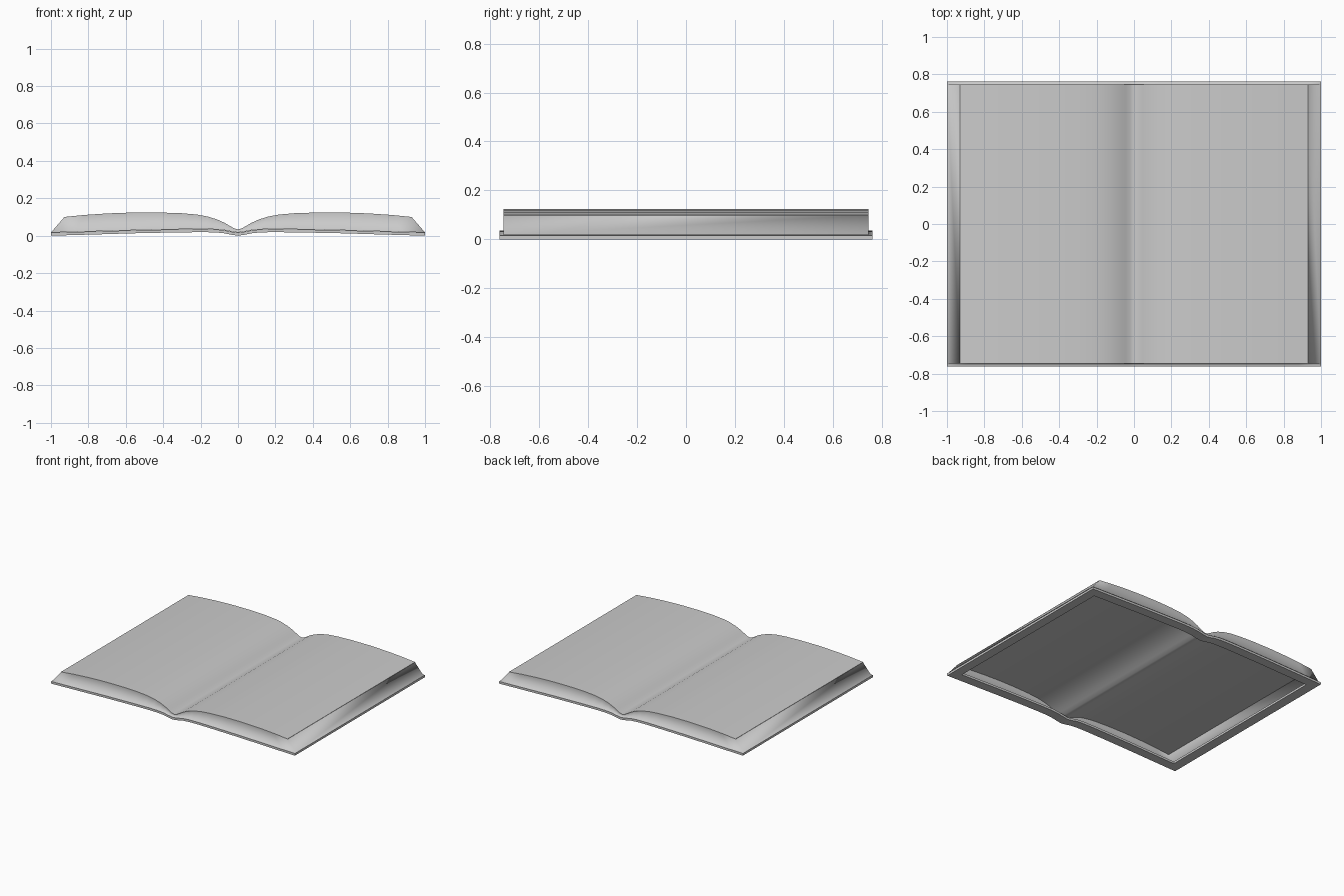
import bpy
import bmesh
import math

cube = bpy.data.objects.get("Cube")
if cube:
    bpy.data.objects.remove(cube, do_unlink=True)

# One plain grey for the whole book
grey = bpy.data.materials.new("plain grey")
grey.use_nodes = True
colour = (0.6, 0.6, 0.6, 1)
grey.diffuse_color = colour
grey.node_tree.nodes["Principled BSDF"].inputs["Base Color"].default_value = colour


def mirrored(half):
    """Turn a spine-to-edge profile into a full left-to-right profile."""
    return [(-x, z) for x, z in reversed(half[1:])] + half


def finish(name, bm, smooth_degrees):
    mesh = bpy.data.meshes.new(name)
    bm.to_mesh(mesh)
    bm.free()
    mesh.materials.append(grey)
    obj = bpy.data.objects.new(name, mesh)
    bpy.context.collection.objects.link(obj)
    bpy.ops.object.select_all(action='DESELECT')
    bpy.context.view_layer.objects.active = obj
    obj.select_set(True)
    bpy.ops.object.shade_smooth_by_angle(angle=math.radians(smooth_degrees))


def bent_sheet(name, profile, ys, thickness, hole_half_width=0):
    """Sheet following a profile, with an optional opening in the middle row."""
    bm = bmesh.new()
    rows = [[bm.verts.new((x, y, z)) for x, z in profile] for y in ys]
    for j in range(len(ys) - 1):
        for i in range(len(profile) - 1):
            middle = abs(profile[i][0] + profile[i + 1][0]) / 2
            if j == 1 and middle < hole_half_width:
                continue
            bm.faces.new((rows[j][i], rows[j][i + 1],
                          rows[j + 1][i + 1], rows[j + 1][i]))
    extruded = bmesh.ops.extrude_face_region(bm, geom=bm.faces[:],
                                             use_keep_orig=True)
    raised = [g for g in extruded["geom"] if isinstance(g, bmesh.types.BMVert)]
    bmesh.ops.translate(bm, verts=raised, vec=(0, 0, thickness))
    bmesh.ops.recalc_face_normals(bm, faces=bm.faces)
    finish(name, bm, 50)


# Profiles from the spine out to the fore edge
cover_under = mirrored([(0, 0), (0.04, 0.006), (0.08, 0.014), (0.13, 0.018),
                        (0.2, 0.019), (0.35, 0.017), (0.55, 0.013),
                        (0.75, 0.007), (0.93, 0.002), (1, 0)])
page_top = mirrored([(0, 0.034), (0.02, 0.039), (0.045, 0.053), (0.07, 0.068),
                     (0.11, 0.086), (0.16, 0.102), (0.22, 0.113), (0.3, 0.12),
                     (0.42, 0.124), (0.56, 0.124), (0.7, 0.119), (0.82, 0.111),
                     (0.93, 0.1)])
COVER_Y, PAGE_Y, FRAME, THICK, PAPER = 0.762, 0.747, 0.07, 0.016, 0.004


def cover_height(x):
    for (x0, z0), (x1, z1) in zip(cover_under, cover_under[1:]):
        if x0 <= x <= x1:
            return z0 + (z1 - z0) * (x - x0) / (x1 - x0)
    return 0


# Cover: a thin frame, open underneath
inner_y = COVER_Y - FRAME
bent_sheet("cover_frame", cover_under, [-COVER_Y, -inner_y, inner_y, COVER_Y],
           THICK, hole_half_width=1 - FRAME)

# Open sheet spanning the top of the hollow book
sheet_under = [(x, z - PAPER) for x, z in page_top]
bent_sheet("top_sheet", sheet_under, [-PAGE_Y, PAGE_Y], PAPER)

# Page edges: softly shaded walls flaring out to the cover, with a lip on it
wall_foot = [(x / 0.93, cover_height(x / 0.93) + THICK + 0.001)
             for x, z in page_top]
wall_head = [(x, z - PAPER / 2) for x, z in page_top]
bm = bmesh.new()
lip_f, foot_f, head_f, head_b, foot_b, lip_b = [
    [bm.verts.new((x, y, z)) for x, z in profile]
    for profile, y in ((wall_foot, -COVER_Y), (wall_foot, -PAGE_Y),
                       (wall_head, -PAGE_Y), (wall_head, PAGE_Y),
                       (wall_foot, PAGE_Y), (wall_foot, COVER_Y))]
for a, b in ((lip_f, foot_f), (foot_f, head_f), (head_b, foot_b), (foot_b, lip_b)):
    for i in range(len(a) - 1):
        bm.faces.new((a[i], a[i + 1], b[i + 1], b[i]))
bm.faces.new((foot_f[-1], foot_b[-1], head_b[-1], head_f[-1]))
bm.faces.new((foot_b[0], foot_f[0], head_f[0], head_b[0]))
finish("page_edges", bm, 180)
